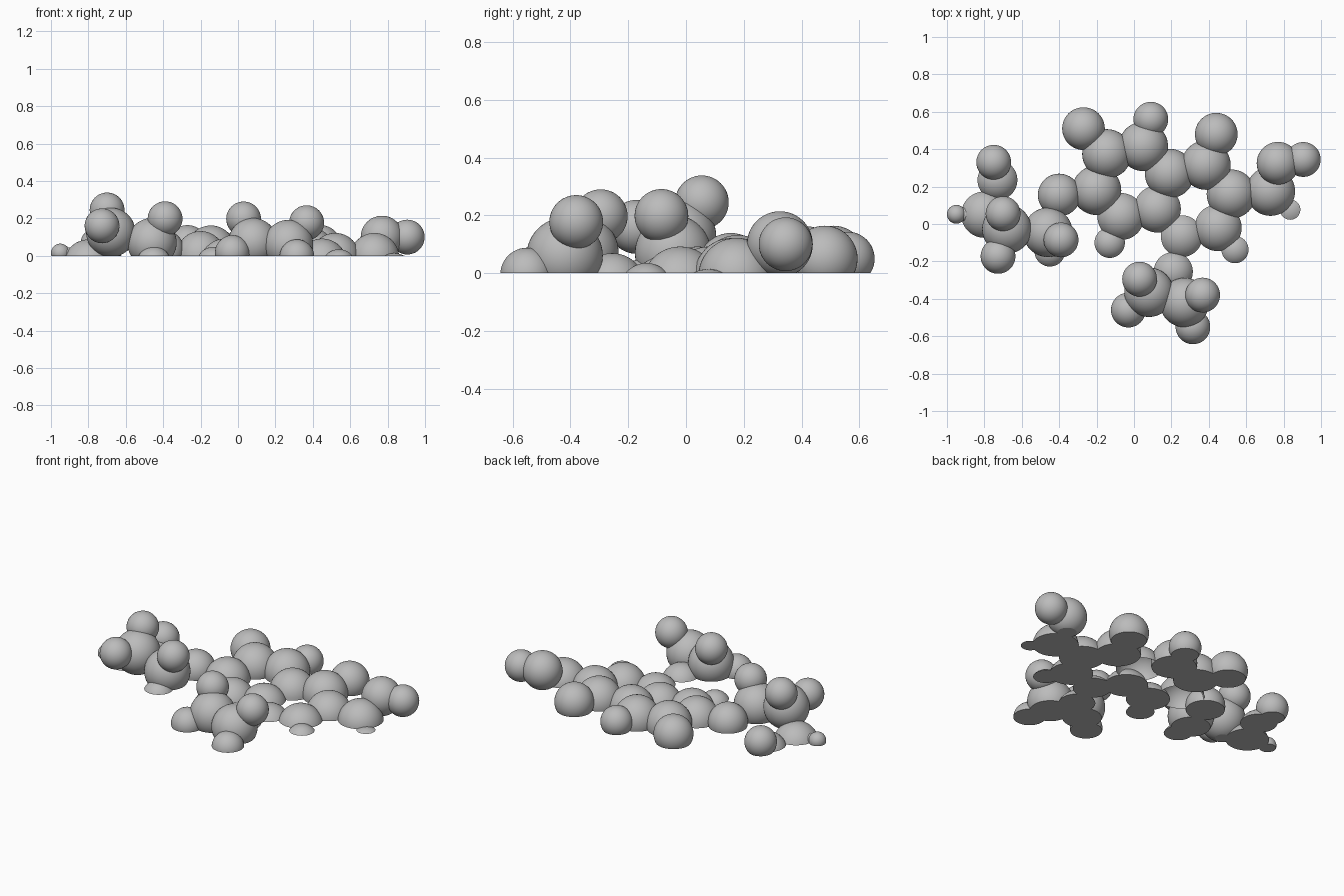
import bpy
import bmesh
from mathutils import Matrix, Vector

cube = bpy.data.objects.get("Cube")
if cube:
    bpy.data.objects.remove(cube, do_unlink=True)

grey = bpy.data.materials.new("plain grey")
grey.use_nodes = True
grey.diffuse_color = (0.5, 0.5, 0.5, 1)
grey.node_tree.nodes["Principled BSDF"].inputs["Base Color"].default_value = grey.diffuse_color

LARGE, MEDIUM, SMALL, TINY = 0.132, 0.114, 0.093, 0.05


def finish(name, bm):
    """Slice the part flat at the ground, close it and shade it smooth."""
    geometry = bm.verts[:] + bm.edges[:] + bm.faces[:]
    cut = bmesh.ops.bisect_plane(bm, geom=geometry, plane_co=(0, 0, 0),
                                 plane_no=(0, 0, 1), clear_inner=True)
    rim = [e for e in cut["geom_cut"] if isinstance(e, bmesh.types.BMEdge)]
    for face in bm.faces:
        face.smooth = True
    if rim:
        caps = bmesh.ops.holes_fill(bm, edges=rim)["faces"]
        for face in caps:
            face.smooth = False
        for edge in rim:
            edge.smooth = False
    bmesh.ops.recalc_face_normals(bm, faces=bm.faces[:])
    mesh = bpy.data.meshes.new(name)
    bm.to_mesh(mesh)
    bm.free()
    mesh.materials.append(grey)
    bpy.context.collection.objects.link(bpy.data.objects.new(name, mesh))


def ball(name, radius, centre):
    bm = bmesh.new()
    bmesh.ops.create_uvsphere(bm, u_segments=48, v_segments=24, radius=radius,
                              matrix=Matrix.Translation(centre))
    finish(name, bm)


def rod(name, radius, start, end):
    start, end = Vector(start), Vector(end)
    axis = end - start
    turn = axis.to_track_quat("Z", "Y").to_matrix().to_4x4()
    bm = bmesh.new()
    bmesh.ops.create_cone(bm, cap_ends=True, segments=24, radius1=radius,
                          radius2=radius, depth=axis.length,
                          matrix=Matrix.Translation((start + end) / 2) @ turn)
    finish(name, bm)


def balls(name, radius, centres):
    for number, centre in enumerate(centres, 1):
        ball(f"{name}_{number}", radius, centre)


# Two fused six-sided rings of large balls
balls("left_ring_ball", LARGE, [
    (0.19, 0.27, 0), (0.385, 0.315, 0.02), (0.52, 0.16, -0.01),
    (0.45, -0.02, -0.04), (0.255, -0.065, -0.07)])
balls("right_ring_ball", LARGE, [
    (0.125, 0.08, -0.04), (-0.07, 0.04, -0.04), (-0.2, 0.18, 0),
    (-0.145, 0.375, 0.03), (0.05, 0.415, 0.03)])

# Branches attached directly to the rings
balls("ring_side_ball", MEDIUM, [
    (-0.27, 0.51, 0.05), (0.44, 0.48, 0.05), (-0.4, 0.155, 0.025)])
balls("ring_small_ball", SMALL, [
    (0.09, 0.56, 0.05), (0.54, -0.137, -0.058), (-0.13, -0.1, -0.045)])

# Left end group
ball("left_end_core", LARGE, (0.73, 0.175, -0.01))
ball("left_end_upper_ball", MEDIUM, (0.77, 0.325, 0.1))
ball("left_end_lower_ball", MEDIUM, (0.835, 0.077, -0.1))
ball("left_end_tip", SMALL, (0.905, 0.345, 0.1))

# Front chain
ball("front_chain_link", MEDIUM, (0.21, -0.255, -0.045))
balls("front_chain_core", LARGE, [(0.08, -0.365, 0.07), (0.27, -0.42, 0.06)])
balls("front_chain_small_ball", SMALL, [
    (0.03, -0.295, 0.197), (-0.03, -0.46, 0.017),
    (0.367, -0.38, 0.177), (0.315, -0.55, -0.005)])

# Right chain
balls("right_chain_core", LARGE, [
    (-0.46, -0.045, 0.07), (-0.68, -0.027, 0.125), (-0.8, 0.05, -0.045)])
balls("right_chain_small_ball", SMALL, [
    (-0.45, -0.145, -0.043), (-0.39, -0.085, 0.198),
    (-0.7, 0.055, 0.245), (-0.727, -0.173, 0.16)])
ball("right_chain_back_ball", MEDIUM, (-0.73, 0.235, -0.04))
ball("right_chain_back_tip", SMALL, (-0.75, 0.33, 0.06))

# Thin stub with a tiny ball at the far right
rod("right_stub", 0.037, (-0.8, 0.05, -0.005), (-0.95, 0.052, 0.012))
ball("right_stub_tip", TINY, (-0.95, 0.052, 0.015))
